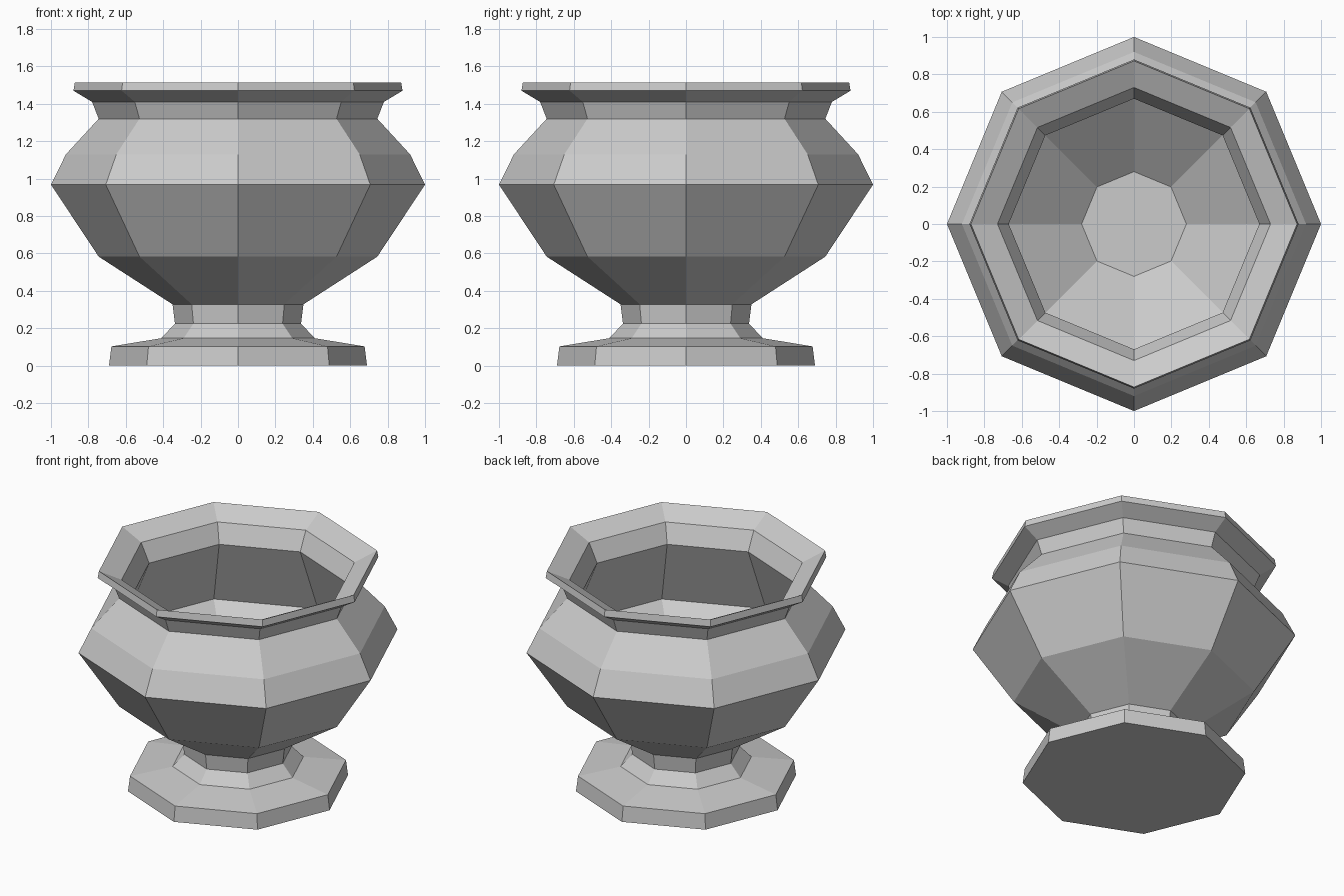
import bpy, bmesh
from math import sin, cos, pi

if "Cube" in bpy.data.objects:
    bpy.data.objects.remove(bpy.data.objects["Cube"])

SIDES = 8

# (radius, height) from the underside, up the outside, over the rim, down the inside
PROFILE = [
    (0.69, 0.0), (0.677, 0.103), (0.41, 0.147), (0.337, 0.225),      # foot
    (0.35, 0.328), (0.745, 0.583), (1.0, 0.968),                     # stem, bowl
    (0.92, 1.13), (0.745, 1.32), (0.78, 1.41),                       # shoulder, neck
    (0.88, 1.47), (0.872, 1.515),                                    # lip
    (0.73, 1.445), (0.67, 1.32), (0.86, 0.86), (0.28, 0.41),         # inside
]


def lathe(name, profile):
    bm = bmesh.new()
    rings = [[bm.verts.new((r * cos(2 * pi * i / SIDES), r * sin(2 * pi * i / SIDES), z))
              for i in range(SIDES)] for r, z in profile]
    for a, b in zip(rings, rings[1:]):
        for i in range(SIDES):
            j = (i + 1) % SIDES
            bm.faces.new((a[i], a[j], b[j], b[i]))
    bm.faces.new(rings[0][::-1])   # underside
    bm.faces.new(rings[-1])        # inner floor
    bmesh.ops.recalc_face_normals(bm, faces=bm.faces)
    mesh = bpy.data.meshes.new(name)
    bm.to_mesh(mesh)
    bm.free()
    obj = bpy.data.objects.new(name, mesh)
    bpy.context.collection.objects.link(obj)
    return obj


lathe("urn", PROFILE)
